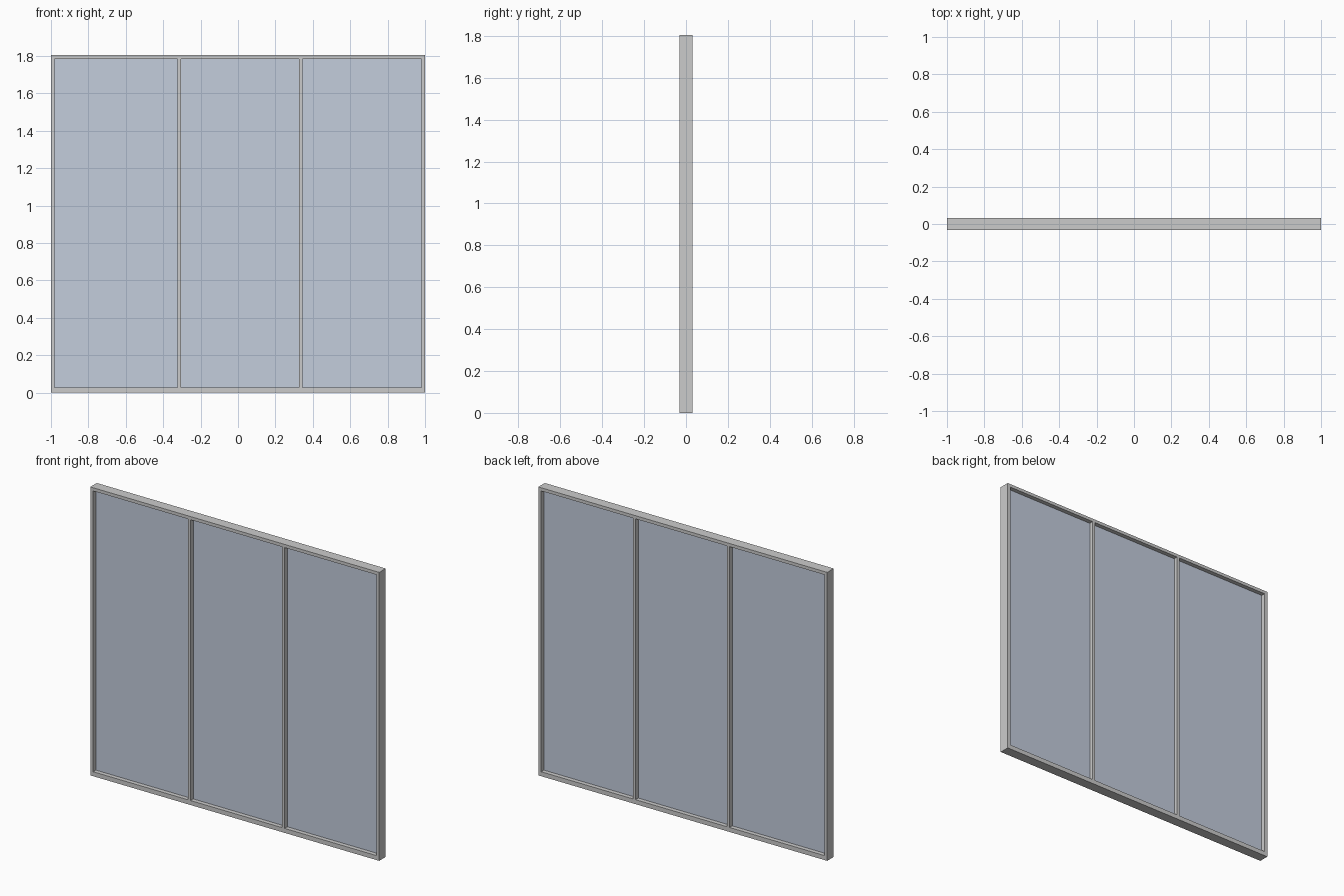
import bpy

if "Cube" in bpy.data.objects:
    bpy.data.objects.remove(bpy.data.objects["Cube"])

H = 1.805      # overall height
D = 0.064      # frame depth
SIDE = 0.02    # side and top bar width
SILL = 0.028   # bottom bar height
BARS = [(-0.324, -0.306), (0.327, 0.345)]  # x ranges of the mullions


def box(name, x0, x1, z0, z1, depth):
    bpy.ops.mesh.primitive_cube_add(size=1, location=((x0 + x1) / 2, 0, (z0 + z1) / 2))
    ob = bpy.context.object
    ob.name = name
    ob.scale = (x1 - x0, depth, z1 - z0)
    bpy.ops.object.transform_apply(location=False, rotation=False, scale=True)
    return ob


glass = bpy.data.materials.new("blue_grey_glass")
glass.diffuse_color = (0.55, 0.61, 0.72, 1)
glass.use_nodes = True
glass.node_tree.nodes["Principled BSDF"].inputs["Base Color"].default_value = glass.diffuse_color

# Outer frame
box("bottom_rail", -1, 1, 0, SILL, D)
box("top_rail", -1, 1, H - SIDE, H, D)
box("left_stile", -1, -1 + SIDE, SILL, H - SIDE, D)
box("right_stile", 1 - SIDE, 1, SILL, H - SIDE, D)

# Vertical mullions
for i, (a, b) in enumerate(BARS):
    box(f"mullion_{i + 1}", a, b, SILL, H - SIDE, D)

# Glass panes, set in the middle of the frame depth
edges = [-1 + SIDE] + [x for bar in BARS for x in bar] + [1 - SIDE]
for i in range(3):
    pane = box(f"glass_pane_{i + 1}", edges[2 * i], edges[2 * i + 1], SILL, H - SIDE, 0.01)
    pane.data.materials.append(glass)
